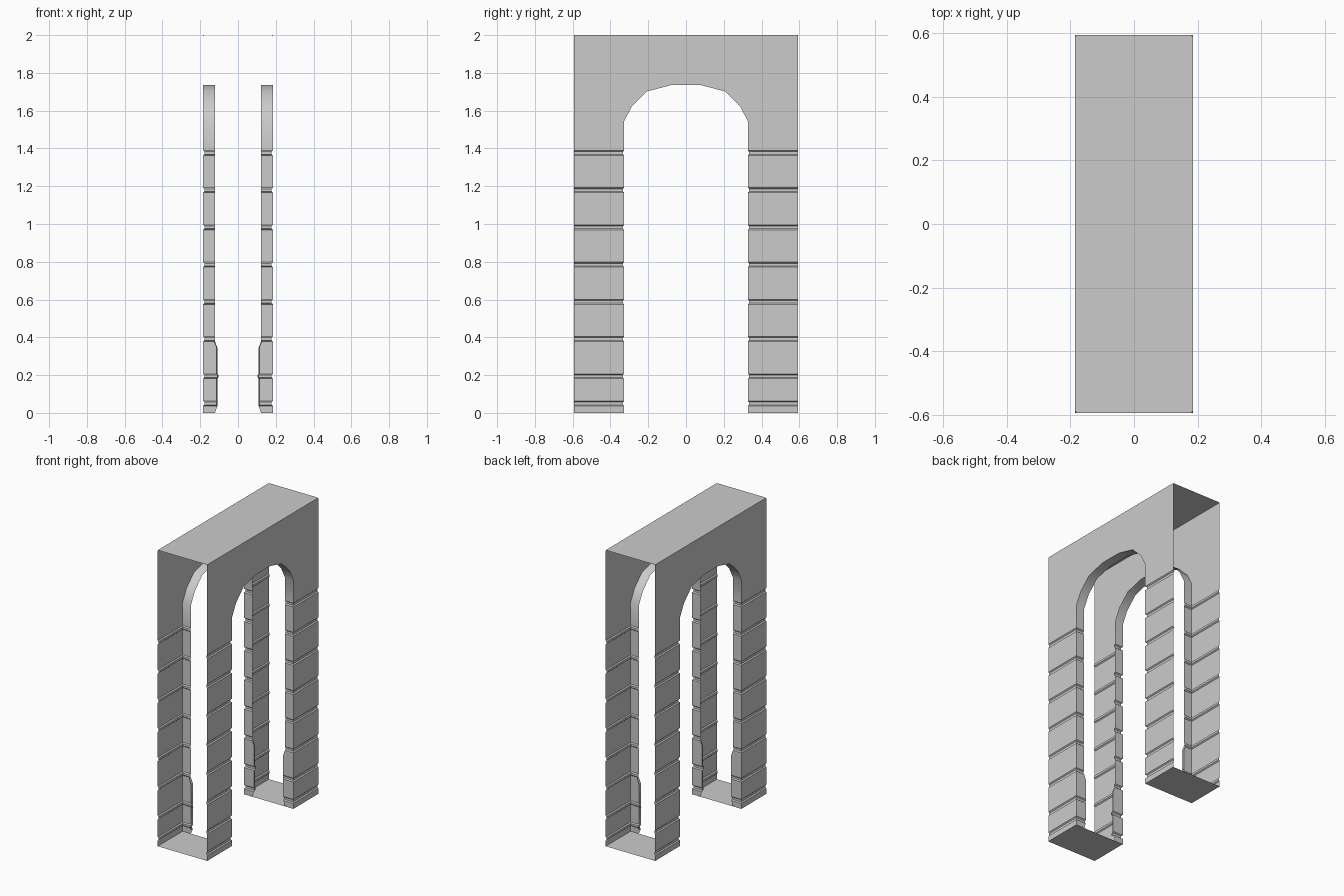
import bpy, bmesh, math

cube = bpy.data.objects.get("Cube")
if cube:
    bpy.data.objects.remove(cube, do_unlink=True)

# Overall sizes
HALF_X, HALF_Y, HEIGHT = 0.185, 0.593, 2.0
OPEN_Y, SPRING, LIP_X = 0.327, 1.545, 0.122
CHIP, DEPTH = 0.006, 0.007
GROOVES = [0.05] + [0.194 + 0.197 * i for i in range(7)]
ARCH = [(OPEN_Y, SPRING), (0.286, 1.624), (0.206, 1.702), (0.08, 1.735)]

stone = bpy.data.materials.new("pale_grey_stone")
stone.use_nodes = True
grey = (0.6, 0.6, 0.6, 1)
stone.diffuse_color = grey
stone.node_tree.nodes["Principled BSDF"].inputs["Base Color"].default_value = grey


def finish(name, bm, outward):
    """Weld, turn the faces outward by a rule and link the object."""
    bmesh.ops.remove_doubles(bm, verts=bm.verts, dist=0.0001)
    bm.normal_update()
    for f in bm.faces:
        if f.normal.dot(outward(f)) < 0:
            f.normal_flip()
    mesh = bpy.data.meshes.new(name)
    bm.to_mesh(mesh)
    bm.free()
    mesh.materials.append(stone)
    obj = bpy.data.objects.new(name, mesh)
    bpy.context.collection.objects.link(obj)
    bpy.ops.object.select_all(action='DESELECT')
    obj.select_set(True)
    bpy.context.view_layer.objects.active = obj
    bpy.ops.object.shade_smooth_by_angle(angle=math.radians(35))
    return obj


def face(bm, points):
    return bm.faces.new([bm.verts.new(p) for p in points])


def leg_rows():
    """Heights and inward offsets of the grooved leg, bottom to top."""
    rows = [(0, 0), (0.345, 0), (SPRING, 0)]
    for g in GROOVES:
        rows += [(g - 0.013, 0), (g - 0.007, DEPTH), (g + 0.007, DEPTH), (g + 0.013, 0)]
    return sorted(rows)


def return_edge(z, d):
    """Free edge of the jamb, wider over the plinth."""
    if z < 0.036 or z > 0.37:
        return LIP_X
    if d and z > 0.1:
        return 0.104
    return 0.109


def wall(name, sx):
    bm = bmesh.new()
    for sy in (-1, 1):
        # Grooved leg face, jamb and the folded plinth edge
        strips = []
        for z, d in leg_rows():
            x, y, e = HALF_X - d, OPEN_Y + d, return_edge(z, d)
            strips.append([(sx * px, sy * py, z) for px, py in
                           ((x, HALF_Y), (x, y), (e, y), (e + 0.004, y + 0.014))])
        for a, b in zip(strips, strips[1:]):
            plinth = 0.036 < a[0][2] < 0.37
            for i in range(3 if plinth else 2):
                face(bm, (a[i], a[i + 1], b[i + 1], b[i]))
        # Chipped top corner
        face(bm, ((sx * (HALF_X - CHIP), sy * HALF_Y, HEIGHT),
                  (sx * HALF_X, sy * (HALF_Y - CHIP), HEIGHT),
                  (sx * HALF_X, sy * HALF_Y, HEIGHT - CHIP)))
    # Flat face over the arch
    arch = ARCH + [(-y, z) for y, z in reversed(ARCH)]
    outline = arch + [(-HALF_Y, SPRING), (-HALF_Y, HEIGHT - CHIP), (-HALF_Y + CHIP, HEIGHT),
                      (HALF_Y - CHIP, HEIGHT), (HALF_Y, HEIGHT - CHIP), (HALF_Y, SPRING)]
    face(bm, [(sx * HALF_X, y, z) for y, z in outline])
    # Underside of the arch
    for (y0, z0), (y1, z1) in zip(arch, arch[1:]):
        face(bm, ((sx * HALF_X, y0, z0), (sx * HALF_X, y1, z1),
                  (sx * LIP_X, y1, z1), (sx * LIP_X, y0, z0)))

    def outward(f):
        c = f.calc_center_median()
        v = c.copy()
        # Outer faces look along x, jamb and arch faces look into the opening
        if abs(c.x) > HALF_X - DEPTH - 0.001:
            v.x, v.y, v.z = sx, 0, 0
        elif c.z > SPRING:
            v.x, v.y, v.z = 0, -c.y, 1 - c.z
        else:
            v.x, v.y, v.z = -sx * 0.1, -c.y, 0
        return v
    finish(name, bm, outward)


def flat_plate(name, points, z, up):
    bm = bmesh.new()
    f = face(bm, [(x, y, z) for x, y in points])

    def outward(f):
        v = f.normal.copy()
        v.x, v.y, v.z = 0, 0, up
        return v
    finish(name, bm, outward)


wall("left_wall", 1)
wall("right_wall", -1)

# Top with clipped corners
X, Y, C = HALF_X, HALF_Y, CHIP
flat_plate("top_plate", [(X - C, Y), (X, Y - C), (X, C - Y), (X - C, -Y),
                         (C - X, -Y), (-X, C - Y), (-X, Y - C), (C - X, Y)], HEIGHT, 1)

# Soles under the two pairs of legs
for name, s in (("front_sole", -1), ("back_sole", 1)):
    flat_plate(name, [(-X, s * OPEN_Y), (X, s * OPEN_Y), (X, s * Y), (-X, s * Y)], 0, -1)
